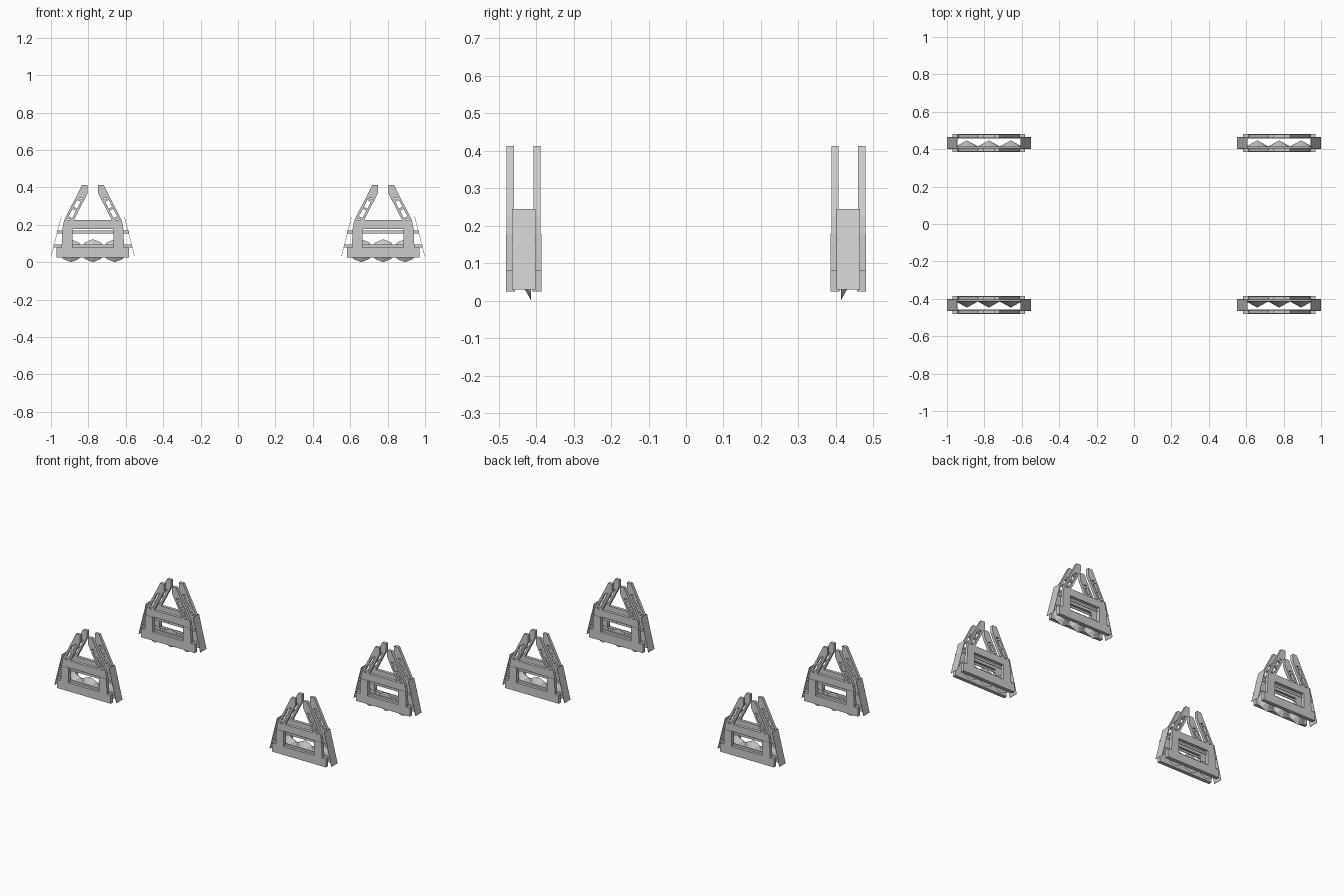
import bpy, bmesh, math

cube = bpy.data.objects.get("Cube")
if cube:
    bpy.data.objects.remove(cube, do_unlink=True)

grey = bpy.data.materials.new("light_grey")
grey.use_nodes = True
colour = (0.6, 0.6, 0.6, 1)
grey.diffuse_color = colour
grey.node_tree.nodes["Principled BSDF"].inputs["Base Color"].default_value = colour

CX, CY = 0.776, 0.433      # centre of each clamp-like unit
FRAME_Y = 0.0355           # frame distance from the unit centre


def prism(bm, outline, y0, y1):
    """Extrude a (u, z) outline between two depths."""
    rings = [[bm.verts.new((u, y, z)) for u, z in outline] for y in (y0, y1)]
    bm.faces.new(rings[0])
    bm.faces.new(rings[1][::-1])
    n = len(outline)
    for i in range(n):
        j = (i + 1) % n
        bm.faces.new((rings[0][i], rings[1][i], rings[1][j], rings[0][j]))


def box(bm, u0, u1, z0, z1, y0, y1):
    prism(bm, [(u0, z0), (u1, z0), (u1, z1), (u0, z1)], y0, y1)


def finish(bm, name, sx, sy):
    """Place a unit-space mesh; outward depth is positive."""
    for v in bm.verts:
        v.co.x += sx * CX
        v.co.y = sy * (v.co.y + CY)
    bmesh.ops.recalc_face_normals(bm, faces=bm.faces)
    mesh = bpy.data.meshes.new(name)
    bm.to_mesh(mesh)
    bm.free()
    mesh.materials.append(grey)
    obj = bpy.data.objects.new(name, mesh)
    bpy.context.collection.objects.link(obj)


def arm_point(across, t):
    """Point on the leaning arm: across 0 = outer edge, 1 = inner edge."""
    return (-0.154 + 0.052 * across + 0.072 * t, 0.225 + 0.14 * t)


def strip(a0, a1, t0, t1):
    return [arm_point(a0, t0), arm_point(a1, t0), arm_point(a1, t1), arm_point(a0, t1)]


def arm_outlines():
    parts = [strip(0, 0.27, 0, 0.85), strip(0.73, 1, 0, 0.85)]
    # Slanted rungs between the two arm rails
    for t in (0, 0.36, 0.7):
        parts.append([arm_point(0.27, t + 0.07), arm_point(0.73, t),
                      arm_point(0.73, t + 0.08), arm_point(0.27, t + 0.15)])
    # Solid blunt tip
    parts.append([arm_point(0, 0.85), arm_point(1, 0.85), (-0.028, 0.37),
                  (-0.028, 0.413), (-0.058, 0.413)])
    return parts


def build_unit(sx, sy):
    for label, side in (("outer", 1), ("inner", -1)):
        c = side * FRAME_Y
        thick = (c - 0.0118, c + 0.0118)
        thin = (c - 0.0098, c + 0.0098)

        # Bottom rail
        bm = bmesh.new()
        box(bm, -0.194, 0.194, 0.025, 0.08, *thick)
        finish(bm, label + "_bottom_rail", sx, sy)

        # Uprights
        bm = bmesh.new()
        for m in (-1, 1):
            prism(bm, [(m * 0.167, 0.08), (m * 0.11, 0.08),
                       (m * 0.11, 0.178), (m * 0.163, 0.178)], *thick)
        finish(bm, label + "_uprights", sx, sy)

        # Cross beam
        bm = bmesh.new()
        prism(bm, [(-0.163, 0.178), (0.163, 0.178), (0.154, 0.225), (-0.154, 0.225)], *thin)
        finish(bm, label + "_cross_beam", sx, sy)

        # Pair of leaning ladder arms
        bm = bmesh.new()
        for m in (-1, 1):
            for outline in arm_outlines():
                prism(bm, [(m * u, z) for u, z in outline], *thin)
        finish(bm, label + "_ladder_arms", sx, sy)

        # Slim bars carrying the end plates
        bm = bmesh.new()
        b = side * 0.0285
        box(bm, -0.192, 0.192, 0.155, 0.169, b - 0.002, b + 0.002)
        box(bm, -0.21, 0.21, 0.08, 0.094, b - 0.002, b + 0.002)
        finish(bm, label + "_slim_bars", sx, sy)

    # Sloping end plates
    for label, m in (("left", 1), ("right", -1)):
        bm = bmesh.new()
        prism(bm, [(m * 0.168, 0.244), (m * 0.170, 0.244),
                   (m * 0.224, 0.03), (m * 0.222, 0.03)], -0.031, 0.031)
        finish(bm, label + "_end_plate", sx, sy)

    # Three shallow eight-sided cone wheels
    for k in (-1, 0, 1):
        bm = bmesh.new()
        ring = []
        for i in range(8):
            a = math.tau * i / 8
            ring.append(bm.verts.new((0.117 * k + 0.0615 * math.sin(a), -0.02,
                                      0.0615 + 0.0615 * math.cos(a))))
        tip = bm.verts.new((0.117 * k, 0.014, 0.0615))
        bm.faces.new(ring)
        for i in range(8):
            bm.faces.new((ring[i], ring[(i + 1) % 8], tip))
        finish(bm, "cone_wheel", sx, sy)


for sx in (-1, 1):
    for sy in (-1, 1):
        build_unit(sx, sy)
